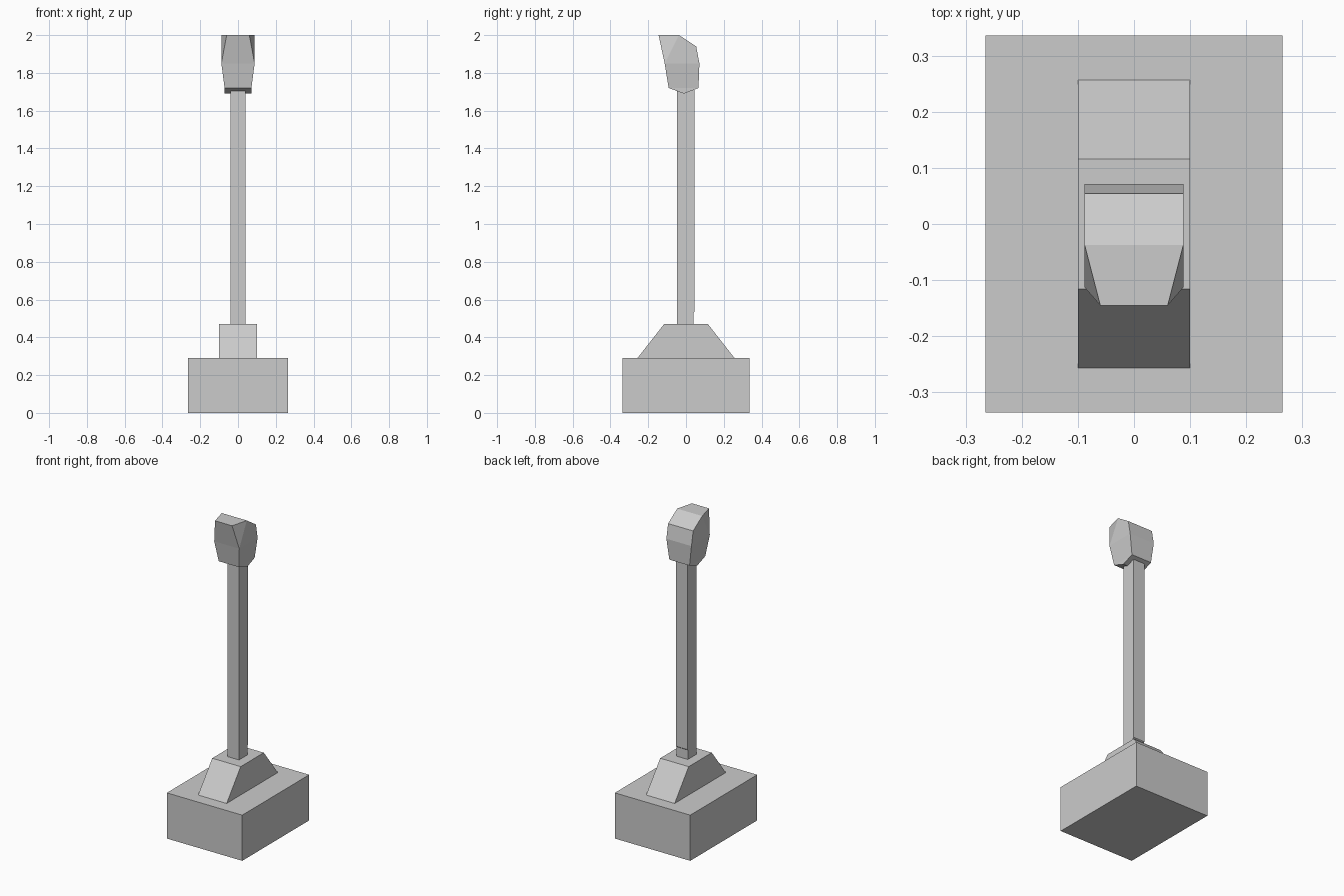
import bpy, bmesh

if "Cube" in bpy.data.objects:
    bpy.data.objects.remove(bpy.data.objects["Cube"])


def prism(name, profile, widths, side_faces):
    """Loft a (y, z) profile symmetrically across x, with a half width per point."""
    bm = bmesh.new()
    right = [bm.verts.new((w, y, z)) for (y, z), w in zip(profile, widths)]
    left = [bm.verts.new((-w, y, z)) for (y, z), w in zip(profile, widths)]
    n = len(profile)
    for i in range(n):
        j = (i + 1) % n
        bm.faces.new((right[i], right[j], left[j], left[i]))
    for face in side_faces:
        bm.faces.new([right[i] for i in face])
        bm.faces.new([left[i] for i in reversed(face)])
    bmesh.ops.recalc_face_normals(bm, faces=bm.faces)
    mesh = bpy.data.meshes.new(name)
    bm.to_mesh(mesh)
    bm.free()
    obj = bpy.data.objects.new(name, mesh)
    bpy.context.collection.objects.link(obj)
    return obj


def extrusion(name, profile, half_width):
    n = len(profile)
    return prism(name, profile, [half_width] * n, [list(range(n))])


# Base block
extrusion("base_block", [(-0.336, 0), (0.336, 0), (0.336, 0.29), (-0.336, 0.29)], 0.265)

# Sloped foot
extrusion("sloped_foot", [(-0.257, 0.29), (0.257, 0.29), (0.116, 0.47), (-0.116, 0.47)], 0.1)

# Post, slightly notched at the back near the foot
extrusion("post", [(-0.047, 0.47), (0.039, 0.47), (0.039, 0.53), (0.044, 0.535),
                   (0.044, 1.71), (-0.047, 1.71)], 0.04)

# Faceted head: tapers to the bottom and has chamfered upper front corners
head_profile = [(-0.145, 2.0), (-0.037, 2.0), (0.054, 1.94), (0.071, 1.85),
                (0.066, 1.72), (-0.01, 1.69), (-0.092, 1.72), (-0.113, 1.85)]
head_widths = [0.06, 0.088, 0.088, 0.088, 0.071, 0.071, 0.071, 0.088]
prism("head", head_profile, head_widths,
      [(0, 1, 7), (1, 2, 3, 7), (3, 4, 6, 7), (4, 5, 6)])
